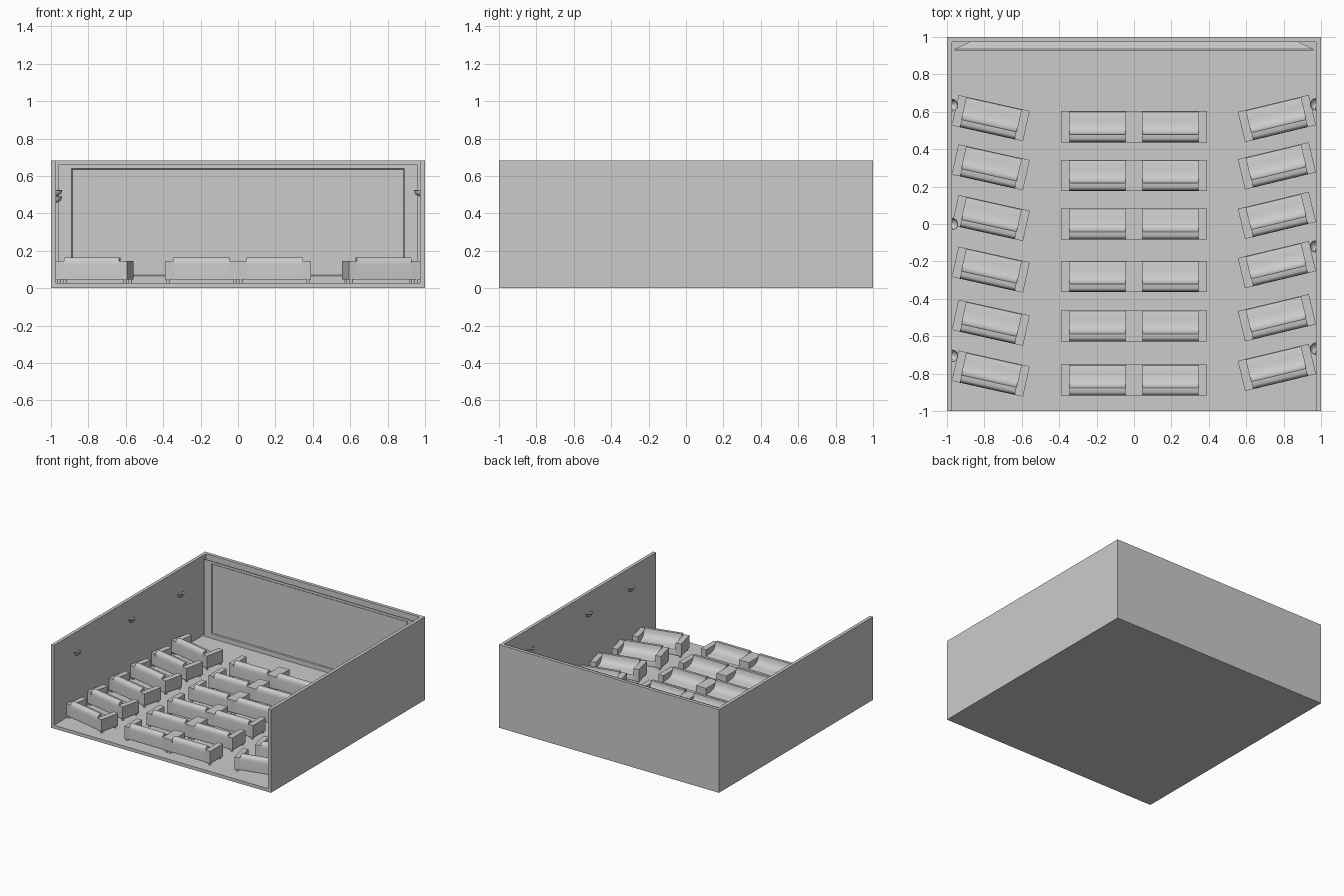
import bpy, bmesh, math
from mathutils import Matrix, Vector

cube = bpy.data.objects.get("Cube")
if cube:
    bpy.data.objects.remove(cube, do_unlink=True)

grey = bpy.data.materials.new("plain_grey")
grey.use_nodes = True
grey.diffuse_color = (0.6, 0.6, 0.6, 1)
grey.node_tree.nodes["Principled BSDF"].inputs["Base Color"].default_value = (0.6, 0.6, 0.6, 1)

T = 0.027   # wall and floor thickness
H = 0.683   # room height


def add_box(bm, x0, x1, y0, y1, z0, z1):
    size = Matrix.Diagonal((x1 - x0, y1 - y0, z1 - z0, 1))
    mid = Matrix.Translation(((x0 + x1) / 2, (y0 + y1) / 2, (z0 + z1) / 2))
    bmesh.ops.create_cube(bm, size=1, matrix=mid @ size)


def add_prism(bm, points, direction):
    face = bm.faces.new([bm.verts.new(p) for p in points])
    out = bmesh.ops.extrude_face_region(bm, geom=[face])
    moved = [v for v in out["geom"] if isinstance(v, bmesh.types.BMVert)]
    bmesh.ops.translate(bm, vec=direction, verts=moved)


def make_mesh(name, bm):
    bmesh.ops.recalc_face_normals(bm, faces=bm.faces)
    mesh = bpy.data.meshes.new(name)
    bm.to_mesh(mesh)
    bm.free()
    mesh.materials.append(grey)
    return mesh


def place(name, mesh, loc=(0, 0, 0), turn=0):
    obj = bpy.data.objects.new(name, mesh)
    bpy.context.collection.objects.link(obj)
    obj.location = loc
    obj.rotation_euler.z = math.radians(turn)
    return obj


def smooth(obj):
    bpy.ops.object.select_all(action="DESELECT")
    obj.select_set(True)
    bpy.context.view_layer.objects.active = obj
    bpy.ops.object.shade_smooth_by_angle(angle=math.radians(40))


# Walls: a U-shaped plan, open at the front
i = 1 - T
plan = [(-1, -1), (-1, 1), (1, 1), (1, -1), (i, -1), (i, i), (-i, i), (-i, -1)]
bm = bmesh.new()
add_prism(bm, [(x, y, 0) for x, y in plan], (0, 0, H))
place("walls", make_mesh("walls", bm))

# Floor
bm = bmesh.new()
add_box(bm, -i, i, -1, i, 0, T)
place("floor", make_mesh("floor", bm))

# Screen: a flat front with a shallow sunken panel, tapering to the wall
bm = bmesh.new()
rings = []
for y, w, low, high in [(i, 0.88, 0.08, 0.62), (0.935, 0.96, T, 0.66), (0.927, 0.96, T, 0.66),
                        (0.927, 0.89, 0.065, 0.64), (0.933, 0.885, 0.07, 0.635)]:
    rings.append([bm.verts.new((x, y, z)) for x, z in
                  [(-w, low), (w, low), (w, high), (-w, high)]])
for a, b in zip(rings, rings[1:]):
    for k in range(4):
        n = (k + 1) % 4
        bm.faces.new((a[k], a[n], b[n], b[k]))
bm.faces.new(rings[0])
bm.faces.new(rings[-1])
place("screen", make_mesh("screen", bm))

# Sofa: rounded back and seat in one profile, two arms, four short legs
W, D, ARM = 0.195, 0.083, 0.045
bm = bmesh.new()
profile = [(-D, 0.047), (-D, 0.125), (-0.081, 0.145), (-0.075, 0.158), (-0.065, 0.165),
           (-0.042, 0.165), (-0.038, 0.145), (-0.030, 0.123), (-0.016, 0.108),
           (0.005, 0.099), (0.035, 0.095), (0.070, 0.093), (0.079, 0.090), (D, 0.082), (D, 0.047)]
inner = W - ARM
add_prism(bm, [(-inner, y, z) for y, z in profile], (2 * inner, 0, 0))
for side in (-1, 1):
    x0, x1 = sorted((side * inner, side * W))
    add_box(bm, x0, x1, -D, D, 0.045, 0.145)
    for end in (-1, 1):
        spot = Matrix.Translation((side * (W - 0.016), end * (D - 0.016), 0.036))
        bmesh.ops.create_cone(bm, cap_ends=True, segments=12, radius1=0.009,
                              radius2=0.009, depth=0.02, matrix=spot)
sofa = make_mesh("sofa", bm)

middle_rows = [0.52, 0.26, 0, -0.28, -0.545, -0.835]
right_rows = [0.566, 0.303, 0.032, -0.244, -0.528, -0.80]
left_rows = [0.564, 0.311, 0.046, -0.217, -0.501, -0.767]
blocks = [("middle_right_sofa", -W, middle_rows, 0), ("middle_left_sofa", W, middle_rows, 0),
          ("right_sofa", -0.766, right_rows, -12.5), ("left_sofa", 0.764, left_rows, 13.5)]
for name, x, rows, turn in blocks:
    for row, y in enumerate(rows, 1):
        last = place(f"{name}_{row}", sofa, (x, y, 0), turn)
smooth(last)

# Wall lamps: half bowls, open at the top, flat against the wall
R = 0.033
bm = bmesh.new()
bmesh.ops.create_uvsphere(bm, u_segments=24, v_segments=12, radius=R)
for normal in ((0, 0, 1), (-1, 0, 0)):
    geom = bm.verts[:] + bm.edges[:] + bm.faces[:]
    bmesh.ops.bisect_plane(bm, geom=geom, plane_co=(0, 0, 0), plane_no=Vector(normal),
                           clear_outer=True)
lamp = make_mesh("wall_lamp", bm)
for name, x, turn, spots in [
        ("right_lamp", -i, 0, [(0.635, 0.49), (0, 0.525), (-0.705, 0.525)]),
        ("left_lamp", i, 180, [(0.64, 0.525), (-0.12, 0.525), (-0.667, 0.525)])]:
    for n, (y, z) in enumerate(spots, 1):
        last = place(f"{name}_{n}", lamp, (x, y, z), turn)
        shell = last.modifiers.new("thickness", "SOLIDIFY")
        shell.thickness = 0.003
smooth(last)
